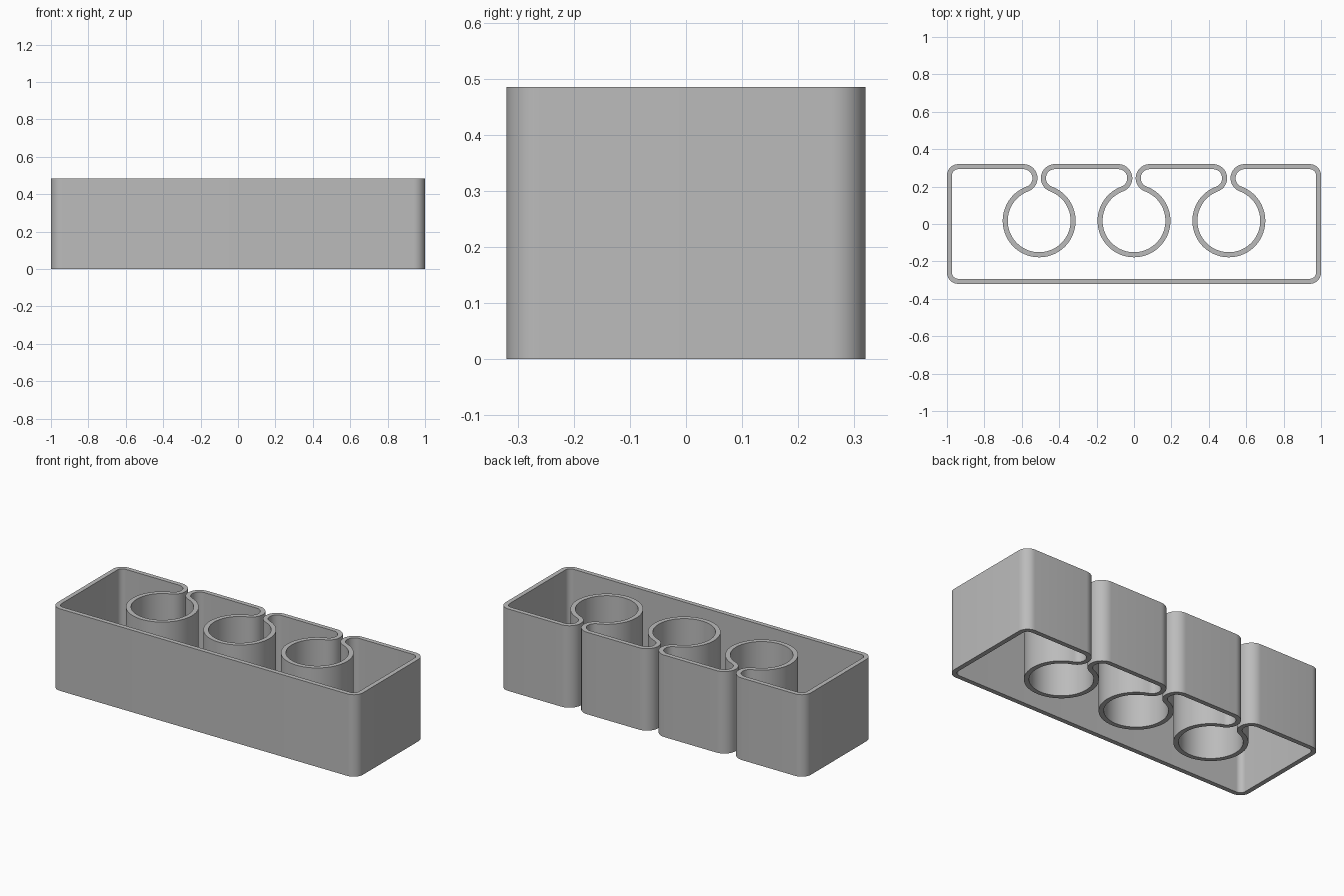
import bpy, bmesh, math

if "Cube" in bpy.data.objects:
    bpy.data.objects.remove(bpy.data.objects["Cube"])

HALF_X, HALF_Y, HEIGHT, WALL = 1.0, 0.32, 0.485, 0.027
CORNER = 0.06                       # outer corner radius
PITCH, POCKET_R, POCKET_Y = 0.507, 0.168, 0.017
LIP_R = 0.075                       # outer radius of the rolled lips
LIP_Y = HALF_Y - LIP_R
DY = LIP_Y - POCKET_Y
DX = math.sqrt((POCKET_R + LIP_R) ** 2 - DY ** 2)   # lips tangent to pocket
A = math.degrees(math.atan2(DY, DX))

pairs = []                          # (outside point, inside point) along the wall


def arc(cx, cy, r_out, r_in, a0, a1, n):
    for i in range(n + 1):
        t = math.radians(a0 + (a1 - a0) * i / n)
        c, s = math.cos(t), math.sin(t)
        p = ((cx + r_out * c, cy + r_out * s), (cx + r_in * c, cy + r_in * s))
        if pairs and math.dist(pairs[-1][0], p[0]) < 1e-5:
            continue
        pairs.append(p)


def corner(sx, sy, a0):
    arc(sx * (HALF_X - CORNER), sy * (HALF_Y - CORNER), CORNER, CORNER - WALL, a0, a0 + 90, 10)


# Wall outline, counter-clockwise from the front right corner
corner(1, -1, -90)
corner(1, 1, 0)
for cx in (PITCH, 0, -PITCH):       # lip, round pocket, lip
    arc(cx + DX, LIP_Y, LIP_R, LIP_R - WALL, 90, 180 + A, 24)
    arc(cx, POCKET_Y, POCKET_R, POCKET_R + WALL, A, -180 - A, 72)
    arc(cx - DX, LIP_Y, LIP_R, LIP_R - WALL, -A, 90, 24)
corner(-1, 1, 90)
corner(-1, -1, 180)

# Sweep the wall section (outside/inside, bottom/top) around the outline
bm = bmesh.new()
rings = [[bm.verts.new((*p, z)) for p, z in ((o, 0), (o, HEIGHT), (i, HEIGHT), (i, 0))]
         for o, i in pairs]
for k, a in enumerate(rings):
    b = rings[(k + 1) % len(rings)]
    for j in range(4):
        m = (j + 1) % 4
        bm.faces.new((a[j], b[j], b[m], a[m]))
bmesh.ops.recalc_face_normals(bm, faces=bm.faces[:])
mesh = bpy.data.meshes.new("holder_wall")
bm.to_mesh(mesh)
bm.free()

mat = bpy.data.materials.new("light grey")
mat.diffuse_color = (0.5, 0.5, 0.5, 1)
mat.use_nodes = True
mat.node_tree.nodes["Principled BSDF"].inputs["Base Color"].default_value = mat.diffuse_color
mesh.materials.append(mat)
obj = bpy.data.objects.new("holder_wall", mesh)
bpy.context.collection.objects.link(obj)
bpy.context.view_layer.objects.active = obj
obj.select_set(True)
bpy.ops.object.shade_smooth_by_angle(angle=math.radians(30))
